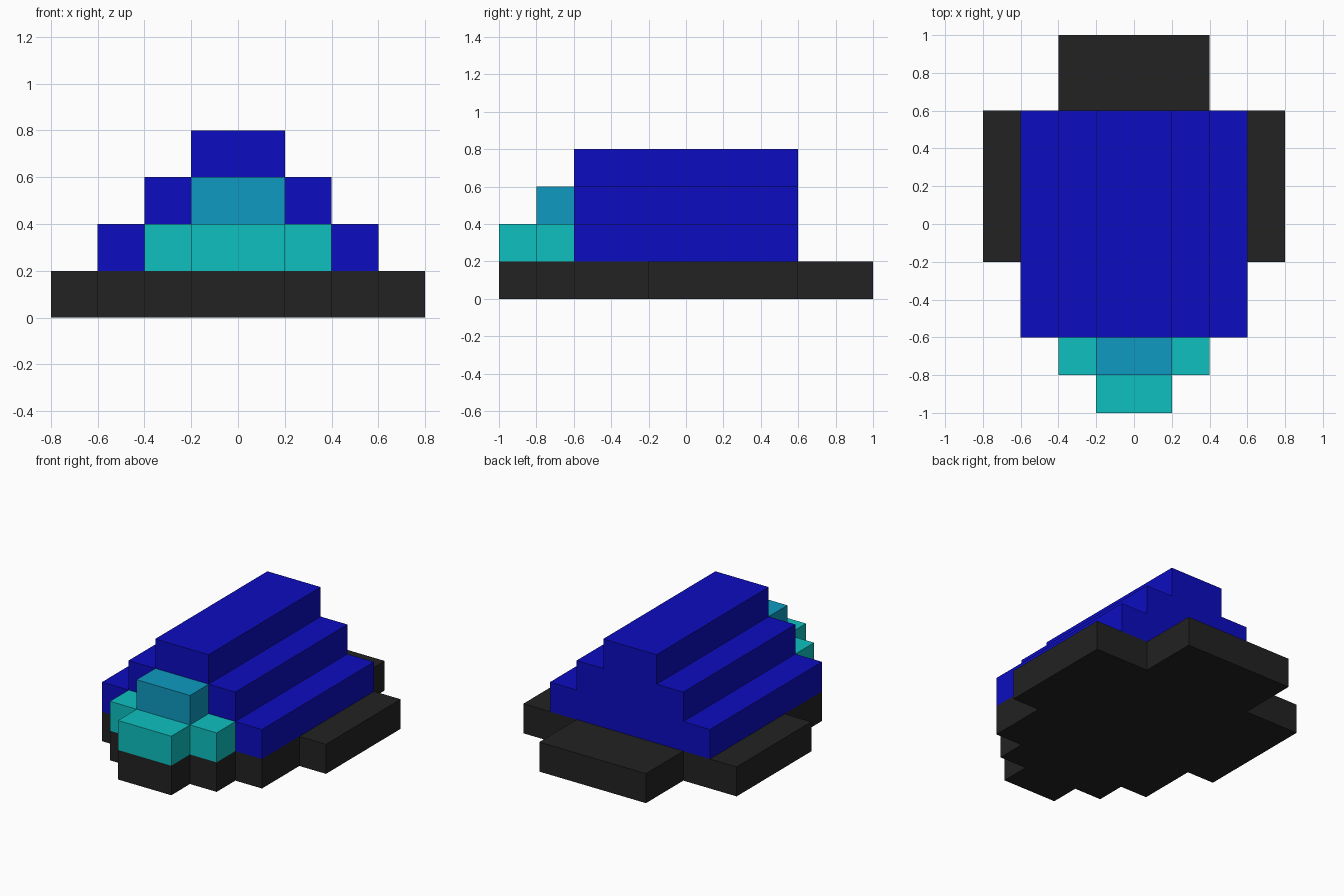
import bpy
import bmesh
from mathutils import Vector

if "Cube" in bpy.data.objects:
    bpy.data.objects.remove(bpy.data.objects["Cube"], do_unlink=True)


def linear(c):
    c /= 255
    return c / 12.92 if c <= 0.04045 else ((c + 0.055) / 1.055) ** 2.4


def material(name, rgb):
    mat = bpy.data.materials.new(name)
    mat.use_nodes = True
    colour = (*[linear(c) for c in rgb], 1)
    mat.diffuse_color = colour
    mat.node_tree.nodes["Principled BSDF"].inputs["Base Color"].default_value = colour
    return mat


def extrude_half(name, half, to_3d, depth, mat):
    """Mirror a half outline (x >= 0) across x = 0 and extrude it."""
    outline = half + [(-x, v) for x, v in reversed(half)]
    bm = bmesh.new()
    face = bm.faces.new([bm.verts.new(to_3d(x, v)) for x, v in outline])
    new = bmesh.ops.extrude_face_region(bm, geom=[face])["geom"]
    verts = [g for g in new if isinstance(g, bmesh.types.BMVert)]
    bmesh.ops.translate(bm, verts=verts, vec=Vector(depth))
    bmesh.ops.recalc_face_normals(bm, faces=bm.faces)
    mesh = bpy.data.meshes.new(name)
    bm.to_mesh(mesh)
    bm.free()
    mesh.materials.append(mat)
    obj = bpy.data.objects.new(name, mesh)
    bpy.context.collection.objects.link(obj)
    return obj


def slab(name, half, z0, z1, mat):
    return extrude_half(name, half, lambda x, y: (x, y, z0), (0, 0, z1 - z0), mat)


black = material("charcoal", (34, 34, 34))
blue = material("deep blue", (12, 12, 192))
teal = material("turquoise", (14, 192, 192))
sky = material("cerulean", (14, 154, 192))

# Base plate: stepped nose, side wings and tail
slab("base_plate", [(0.2, -1), (0.2, -0.8), (0.4, -0.8), (0.4, -0.6), (0.6, -0.6),
                    (0.6, -0.2), (0.8, -0.2), (0.8, 0.6), (0.4, 0.6), (0.4, 1)],
     0, 0.2, black)

# Body: stepped cross-section running front to back
extrude_half("stepped_body", [(0.6, 0.2), (0.6, 0.4), (0.4, 0.4), (0.4, 0.6),
                              (0.2, 0.6), (0.2, 0.8)],
             lambda x, z: (x, -0.6, z), (0, 1.2, 0), blue)

# Nose: wide lower step with a narrow block on top
slab("nose_lower", [(0.2, -1), (0.2, -0.8), (0.4, -0.8), (0.4, -0.6)], 0.2, 0.4, teal)
slab("nose_upper", [(0.2, -0.8), (0.2, -0.6)], 0.4, 0.6, sky)
